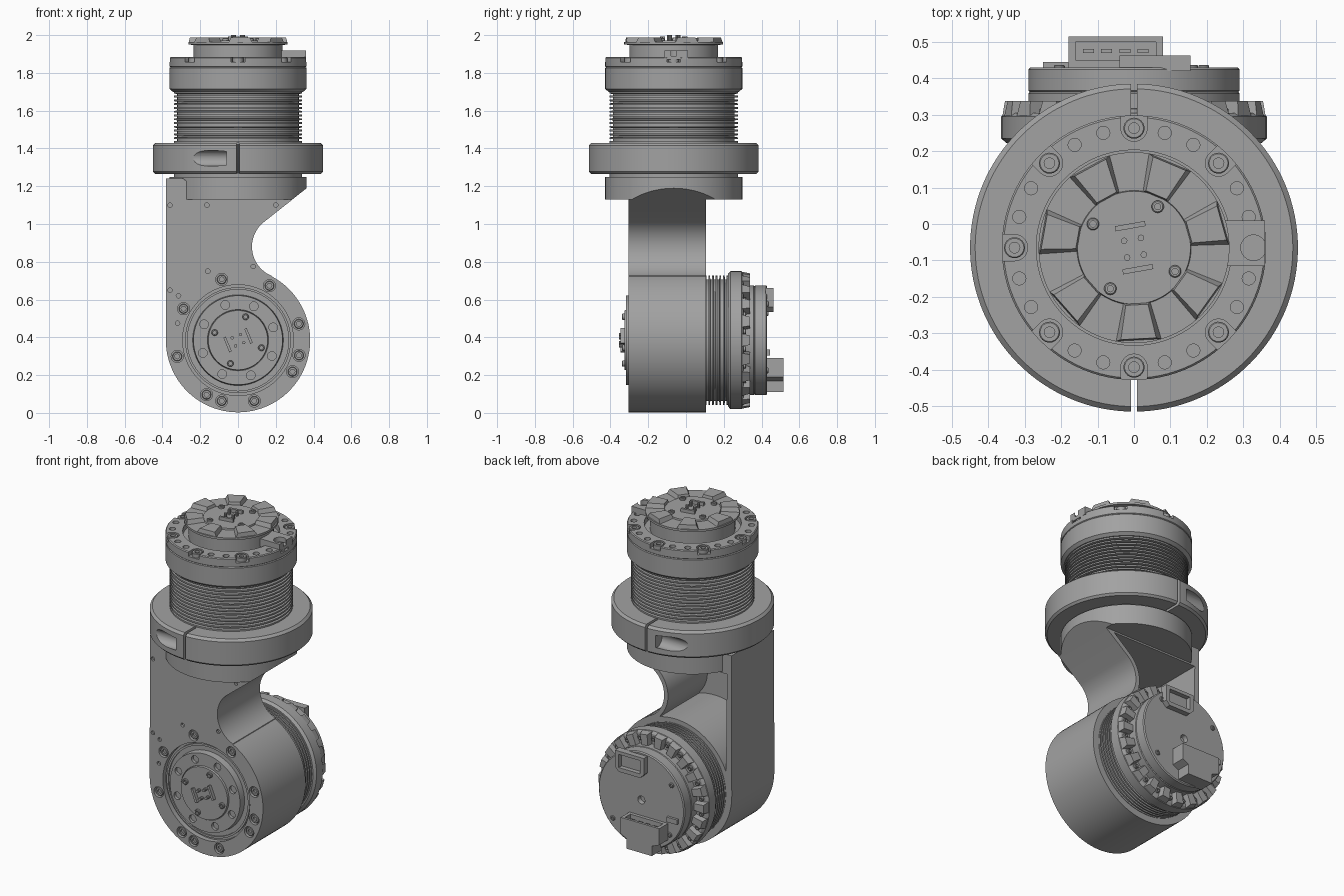
import bpy, bmesh
from math import sin, cos, radians, pi
from mathutils import Matrix, Vector

cube = bpy.data.objects.get("Cube")
if cube:
    bpy.data.objects.remove(cube, do_unlink=True)

grey = bpy.data.materials.new("machined grey")
grey.use_nodes = True
COLOUR = (0.36, 0.36, 0.36, 1)
grey.diffuse_color = COLOUR
grey.node_tree.nodes["Principled BSDF"].inputs["Base Color"].default_value = COLOUR

# Working frames: upright axis, front-facing axis, rear-facing axis
AXIS_Z = 0.385
UP = Matrix.Translation((0, -0.065, 0))
FRONT = Matrix.Translation((0, 0, AXIS_Z)) @ Matrix.Rotation(pi / 2, 4, 'X')
REAR = Matrix.Translation((0, 0, AXIS_Z)) @ Matrix.Rotation(-pi / 2, 4, 'X')
SIDE = Matrix.Rotation(pi / 2, 4, 'X')  # draws in x-z, extrudes along -y


def arc(cx, cy, r, a0, a1, n):
    step = (a1 - a0) / n
    return [(cx + r * cos(radians(a0 + step * i)), cy + r * sin(radians(a0 + step * i)))
            for i in range(n + 1)]


def polar(r, deg):
    return r * cos(radians(deg)), r * sin(radians(deg))


def rect(x0, x1, y0, y1):
    return [(x0, y0), (x1, y0), (x1, y1), (x0, y1)]


def prism(bm, pts, h0, h1, M, top=None):
    low = [bm.verts.new(M @ Vector((x, y, h0))) for x, y in pts]
    high = [bm.verts.new(M @ Vector((x, y, h1))) for x, y in (top or pts)]
    bm.faces.new(low[::-1])
    bm.faces.new(high)
    for i in range(len(pts)):
        j = (i + 1) % len(pts)
        bm.faces.new((low[i], low[j], high[j], high[i]))


def cyl(bm, pos, r, h0, h1, M, n=24):
    prism(bm, arc(pos[0], pos[1], r, 0, 360, n)[:-1], h0, h1, M)


def lathe(bm, pts, M, n=96, loop=False):
    rings = []
    for r, h in pts:
        count = n if r > 0 else 1
        rings.append([bm.verts.new(M @ Vector((*polar(r, 360 * i / n), h)))
                      for i in range(count)])
    for a, b in zip(rings, rings[1:] + (rings[:1] if loop else [])):
        for i in range(n):
            quad = (a[i % len(a)], a[(i + 1) % len(a)], b[(i + 1) % len(b)], b[i % len(b)])
            bm.faces.new(list(dict.fromkeys(quad)))


def make(name, bm):
    bmesh.ops.recalc_face_normals(bm, faces=bm.faces[:])
    mesh = bpy.data.meshes.new(name)
    bm.to_mesh(mesh)
    bm.free()
    mesh.materials.append(grey)
    obj = bpy.data.objects.new(name, mesh)
    bpy.context.scene.collection.objects.link(obj)
    parts.append(obj)
    return obj


def cut(obj, bm):
    cutter = make("cutter", bm)
    parts.remove(cutter)
    cutter.hide_render = True
    mod = obj.modifiers.new("cut", 'BOOLEAN')
    mod.operation, mod.solver, mod.object = 'DIFFERENCE', 'EXACT', cutter
    bpy.context.view_layer.objects.active = obj
    bpy.ops.object.modifier_apply(modifier=mod.name)
    bpy.data.objects.remove(cutter, do_unlink=True)


def bolt(bm, pos, r, h0, h1, M):
    # Socket head with a hexagonal recess
    outer = [(r, h0), (r, h1 - 0.003), (r - 0.003, h1), (r * 0.5, h1), (r * 0.5, h1 - 0.012), (0, h1 - 0.012)]
    lathe(bm, outer, M @ Matrix.Translation((*pos, 0)), 18)


def fins(r_core, r_fin, h0, h1, count):
    step = (h1 - h0) / count
    out = []
    for i in range(count):
        h = h0 + i * step
        out += [(r_core, h), (r_core, h + step * 0.45), (r_fin, h + step * 0.5), (r_fin, h + step * 0.95)]
    return out


parts = []

# Bracket: side plate shape with round foot and concave throat
bm = bmesh.new()
shape = arc(0, AXIS_Z, 0.382, 180, 422, 64) + arc(0.24, 0.88, 0.166, 248, 130, 24)
shape += [(0.289, 1.13), (-0.27, 1.13), (-0.27, 1.225), (-0.29, 1.24), (-0.38, 1.24)]
prism(bm, shape, -0.105, 0.305, SIDE)
bracket = make("bracket", bm)

# Bracket openings: hollow back, front bore, bolt and pin holes
bm = bmesh.new()
hollow = [(-0.35, 1.12), (0.23, 1.12)] + arc(0.24, 0.88, 0.192, 130, 222, 16)
hollow += arc(0, AXIS_Z, 0.37, 74, 158, 20)
prism(bm, hollow, -0.2, 0.275, SIDE)
cyl(bm, (0, 0), 0.293, 0.275, 0.4, FRONT, 96)
main_bolts = [15 + 45 * i for i in range(8)]
extra_bolts = [255, 346]
for a in main_bolts + extra_bolts:
    cyl(bm, polar(0.333, a), 0.032, 0.283, 0.4, FRONT)
for p in [(-0.36, 1.1), (-0.165, 1.1), (0.2, 1.1), (-0.36, 0.65), (-0.16, 0.75), (0.08, 0.775),
          (-0.32, 0.475), (-0.315, 0.62)]:
    cyl(bm, p, 0.012, 0.29, 0.4, SIDE, 12)
cut(bracket, bm)

bm = bmesh.new()
for a in main_bolts + extra_bolts:
    bolt(bm, polar(0.333, a), 0.025, 0.28, 0.3, FRONT)
make("bracket_bolts", bm)

# Neck disc, trimmed along the bracket's slope
bm = bmesh.new()
lathe(bm, [(0, 1.13), (0.363, 1.13), (0.363, 1.25), (0.34, 1.25), (0.34, 1.27), (0, 1.27)], UP)
cutplane = bmesh.ops.bisect_plane(bm, geom=bm.verts[:] + bm.edges[:] + bm.faces[:],
                                  plane_co=(0.36, 0, 1.187), plane_no=(0.179, 0, -0.226), clear_outer=True)
bmesh.ops.holes_fill(bm, edges=[e for e in cutplane["geom_cut"] if isinstance(e, bmesh.types.BMEdge)])
make("neck_disc", bm)

# Split clamp ring with screw pockets
bm = bmesh.new()
lathe(bm, [(0.33, 1.265), (0.438, 1.265), (0.45, 1.277), (0.45, 1.416), (0.436, 1.43), (0.33, 1.43)],
      UP, 128, True)
clamp = make("clamp_ring", bm)
bm = bmesh.new()
prism(bm, rect(-0.008, 0.008, -0.6, 0.6), 1.2, 1.5, UP)
for side in (-1, 1):
    along_x = UP @ Matrix.Translation((0, side * 0.425, 1.348)) @ Matrix.Rotation(-pi / 2, 4, 'Y')
    cyl(bm, (0, 0), 0.042, 0.06, 0.3, along_x)
cut(clamp, bm)

# Upper drive: finned body
bm = bmesh.new()
lathe(bm, [(0, 1.26)] + fins(0.322, 0.34, 1.42, 1.7, 14) + [(0.32, 1.71), (0, 1.71)], UP)
make("upper_finned_body", bm)

# Upper drive: head ring with bolt notches and holes
bm = bmesh.new()
lathe(bm, [(0, 1.7), (0.345, 1.7), (0.363, 1.715), (0.363, 1.826), (0.358, 1.83), (0.363, 1.834),
           (0.363, 1.88), (0.358, 1.885), (0.268, 1.885), (0.268, 1.85), (0, 1.85)], UP)
head = make("upper_head_ring", bm)
bm = bmesh.new()
bolts = bmesh.new()
for i in range(8):
    turn = UP @ Matrix.Rotation(i * pi / 4, 4, 'Z')
    prism(bm, arc(0.328, 0, 0.036, 90, 270, 14) + [(0.4, -0.036), (0.4, 0.036)], 1.858, 1.95, turn)
    for a in (-15, 15):
        cyl(bm, polar(0.326, a), 0.018, 1.865, 1.95, turn, 16)
    bolt(bolts, (0.328, 0), 0.029, 1.85, 1.883, turn)
cut(head, bm)
make("upper_head_bolts", bolts)

# Upper cap with raised tapered blocks
bm = bmesh.new()
lathe(bm, [(0, 1.84), (0.235, 1.84), (0.235, 1.948), (0.262, 1.95), (0.262, 1.963), (0.157, 1.963),
           (0.155, 1.972), (0, 1.972)], UP)
make("upper_cap", bm)
bm = bmesh.new()
for i in range(7):
    turn = UP @ Matrix.Rotation(radians(170 + 360 / 7 * i), 4, 'Z')
    base = [polar(0.155, -14), polar(0.262, -14), polar(0.262, 14), polar(0.155, 14)]
    top = [polar(0.16, -11), polar(0.255, -11), polar(0.255, 11), polar(0.16, 11)]
    prism(bm, base, 1.96, 1.988, turn, top)
make("upper_cap_blocks", bm)

# Cable bridge at the side of the upper head
bm = bmesh.new()
prism(bm, rect(0.2, 0.36, -0.05, 0.075), 1.87, 1.918, UP)
bridge = make("cable_bridge", bm)
bm = bmesh.new()
cyl(bm, (0.328, 0), 0.035, 1.89, 2, UP)
cut(bridge, bm)


def face_details(name, M, h, spin):
    # Contact bars, screws and pins on an output face
    bm = bmesh.new()
    turn = M @ Matrix.Rotation(radians(spin), 4, 'Z')
    for y in (-0.06, 0.06):
        prism(bm, rect(-0.042, 0.042, y - 0.007, y + 0.007), h - 0.01, h + 0.02, turn)
    for a in (45, 135, 225, 315):
        bolt(bm, polar(0.13, a + 5), 0.017, h - 0.01, h + 0.012, turn)
        cyl(bm, polar(0.033, a), 0.009, h - 0.01, h + 0.028, turn, 10)
    make(name, bm)


face_details("upper_cap_details", UP, 1.972, 10)
face_details("front_hub_details", FRONT, 0.326, 112)

# Front output hub inside the bracket bore
bm = bmesh.new()
lathe(bm, [(0, 0.26), (0.28, 0.26), (0.28, 0.288), (0.268, 0.288), (0.268, 0.28), (0.24, 0.28),
           (0.236, 0.318), (0.162, 0.318), (0.16, 0.312), (0.157, 0.326), (0, 0.326)], FRONT)
hub = make("front_hub", bm)
bm = bmesh.new()
for a in (20, 65, 110, 155, 200, 245, 290, 335):
    cyl(bm, polar(0.198, a), 0.023, 0.3, 0.4, FRONT, 20)
cut(hub, bm)

# Rear drive: finned body and toothed flange
bm = bmesh.new()
lathe(bm, [(0, 0.05)] + fins(0.322, 0.342, 0.09, 0.225, 7) + [(0.32, 0.23), (0, 0.23)], REAR)
make("rear_finned_body", bm)
bm = bmesh.new()
lathe(bm, [(0, 0.222), (0.35, 0.222), (0.365, 0.235), (0.365, 0.295), (0.35, 0.305), (0, 0.305)], REAR)
for i in range(22):
    turn = REAR @ Matrix.Rotation(2 * pi * i / 22, 4, 'Z')
    prism(bm, [polar(0.28, -5.5), polar(0.364, -5.5), polar(0.364, 5.5), polar(0.28, 5.5)], 0.29, 0.338, turn,
          [polar(0.28, -4), polar(0.355, -4), polar(0.355, 4), polar(0.28, 4)])
    bolt(bm, polar(0.325, 360 / 44), 0.014, 0.3, 0.318, turn)
make("rear_toothed_flange", bm)

# Rear cover with centre hole and small screws
bm = bmesh.new()
lathe(bm, [(0, 0.3), (0.29, 0.3), (0.29, 0.358), (0.286, 0.362), (0.29, 0.366), (0.29, 0.424),
           (0.284, 0.43), (0.024, 0.43), (0.02, 0.405), (0, 0.405)], REAR)
for a in (40, 140, 215, 310):
    bolt(bm, polar(0.25, a), 0.015, 0.42, 0.437, REAR)
prism(bm, rect(-0.25, -0.18, 0.05, 0.08), 0.42, 0.445, REAR)
make("rear_cover", bm)

# Rear sockets: a deep one opening upward, a shallow one facing back
bm = bmesh.new()
outline = [(-0.18, 0.29), (-0.18, 0.19), (-0.13, 0.17), (-0.13, 0.11),
           (0.04, 0.11), (0.04, 0.17), (0.08, 0.19), (0.08, 0.29)]
prism(bm, outline, -0.515, -0.42, SIDE)
deep = make("lower_rear_socket", bm)
bm = bmesh.new()
prism(bm, rect(-0.16, 0.06, 0.45, 0.5), 0.2, 0.35, Matrix())
cut(deep, bm)
bm = bmesh.new()
for i in range(4):
    x = -0.125 + i * 0.05
    prism(bm, rect(x - 0.015, x + 0.015, 0.47, 0.48), 0.19, 0.275, Matrix())
make("socket_contacts", bm)
bm = bmesh.new()
ring = [(-0.04, 0.56), (-0.015, 0.535), (0.13, 0.535), (0.155, 0.56), (0.155, 0.66), (-0.04, 0.66)]
prism(bm, ring, -0.463, -0.42, SIDE)
shallow = make("upper_rear_socket", bm)
bm = bmesh.new()
prism(bm, rect(-0.015, 0.13, 0.56, 0.64), -0.5, -0.435, SIDE)
cut(shallow, bm)

# Smooth shading with sharp edges kept
bpy.ops.object.select_all(action='DESELECT')
for obj in parts:
    obj.select_set(True)
bpy.context.view_layer.objects.active = bracket
bpy.ops.object.shade_smooth_by_angle(angle=radians(30))
